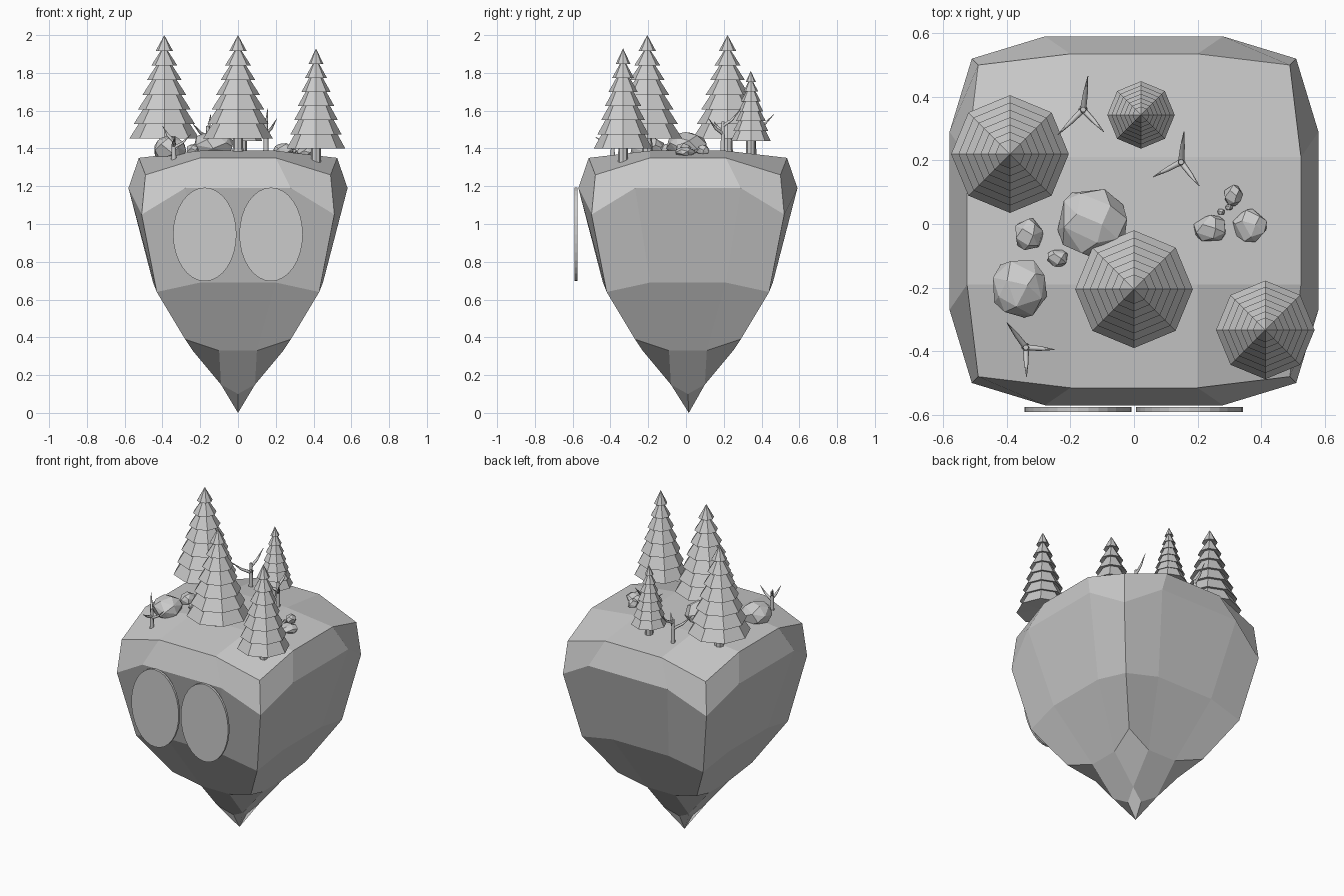
import bpy, bmesh, math, random
from mathutils import Vector, Matrix

if "Cube" in bpy.data.objects:
    bpy.data.objects.remove(bpy.data.objects["Cube"])

CY = 0.01  # island centre in y


def finish(name, bm):
    bmesh.ops.recalc_face_normals(bm, faces=bm.faces)
    me = bpy.data.meshes.new(name)
    bm.to_mesh(me)
    bm.free()
    ob = bpy.data.objects.new(name, me)
    bpy.context.collection.objects.link(ob)
    return ob


def four(bm, p):
    """Four-fold rotated copies of a point about the island axis."""
    return [bm.verts.new(Matrix.Rotation(k * math.pi / 2, 3, 'Z') @ Vector(p) + Vector((0, CY, 0)))
            for k in range(4)]


# Island: 12-sided rings (two side points and a corner per quarter)
def island():
    bm = bmesh.new()

    def ring(m, d, zm, c, zc):
        a, b, e = four(bm, (d, -m, zm)), four(bm, (d, m, zm)), four(bm, (c, c, zc))
        return [v for k in range(4) for v in (a[k], b[k], e[k])]

    rings = [ring(0.20, 0.525, 1.35, 0.49, 1.26),
             ring(0.28, 0.58, 1.19, 0.51, 1.05),
             ring(0.20, 0.45, 0.69, 0.43, 0.64),
             ring(0.10, 0.24, 0.33, 0.28, 0.39)]
    for r, s in zip(rings, rings[1:]):
        for i in range(12):
            j = (i + 1) % 12
            bm.faces.new((r[i], r[j], s[j], s[i]))
    # top plateau
    t, inner = rings[0], four(bm, (0.2, 0.2, 1.388))
    bm.faces.new(inner)
    # pointed underside
    u, low, mid = rings[-1], four(bm, (0.09, 0.09, 0.15)), four(bm, (0.055, 0, 0.10))
    tip = bm.verts.new((0, CY + 0.005, 0))
    for k in range(4):
        n = (k + 1) % 4
        bm.faces.new((t[3*k], t[3*k+1], inner[k], inner[k-1]))
        bm.faces.new((t[3*k+1], t[3*k+2], t[3*n], inner[k]))
        bm.faces.new((u[3*k], u[3*k+1], low[k], mid[k], low[k-1]))
        bm.faces.new((u[3*k+1], u[3*k+2], u[3*n], low[k]))
        bm.faces.new((low[k], mid[n], tip, mid[k]))
    finish("island", bm)


# Oval discs on the front
def disc(name, x):
    bm = bmesh.new()
    bmesh.ops.create_cone(bm, cap_ends=True, segments=32, radius1=1, radius2=1, depth=1)
    m = (Matrix.Translation((x, -0.583, 0.945)) @ Matrix.Diagonal((0.168, 0.015, 0.248, 1))
         @ Matrix.Rotation(math.pi / 2, 4, 'X'))
    bmesh.ops.transform(bm, matrix=m, verts=bm.verts)
    finish(name, bm)


# Tiered eight-sided fir, revolved from a saw-tooth profile
def fir(name, x, y, top, radius, skirt, base):
    bm = bmesh.new()
    prof, tiers = [], 7
    for i in range(tiers):
        r = radius * (0.25 + 0.75 * i / (tiers - 1))
        z = top + (skirt - top) * (0.155 + 0.845 * i / (tiers - 1))
        prof += [(r, z), (r - 0.17 * radius, z + 0.008)]
    prof[-1] = (0.025, skirt + 0.006)
    prof.append((0.02 + 0.05 * radius, base))
    loops = [[bm.verts.new((x + r * math.cos(a * math.pi / 4), y + r * math.sin(a * math.pi / 4), z))
              for a in range(8)] for r, z in prof]
    tip = bm.verts.new((x, y, top))
    for a in range(8):
        b = (a + 1) % 8
        bm.faces.new((loops[0][a], loops[0][b], tip))
        for p, q in zip(loops, loops[1:]):
            bm.faces.new((p[a], p[b], q[b], q[a]))
    bm.faces.new(loops[-1])
    finish(name, bm)


# Bare tree: tapered trunk with three bent branches
def bare_tree(name, x, y, base, h, ends):
    cu = bpy.data.curves.new(name, 'CURVE')
    cu.dimensions = '3D'
    cu.bevel_depth, cu.bevel_resolution, cu.use_fill_caps = 0.015, 1, True

    def limb(pts):
        s = cu.splines.new('POLY')
        s.points.add(len(pts) - 1)
        for p, (px, py, pz, r) in zip(s.points, pts):
            p.co, p.radius = (px, py, pz, 1), r

    limb([(x, y, base, 1), (x, y, base + 0.4 * h, 0.8), (x, y, base + 0.72 * h, 0.6)])
    for i, (ex, ey) in enumerate(ends):
        s, e = base + h * (0.62, 0.45, 0.5)[i], base + h * (1, 0.78, 0.72)[i]
        dx, dy = ex - x, ey - y
        limb([(x, y, s, 0.65), (x + 0.5 * dx, y + 0.5 * dy, s + 0.35 * (e - s), 0.5),
              (ex, ey, e, 0.08)])
    ob = bpy.data.objects.new(name, cu)
    bpy.context.collection.objects.link(ob)
    bpy.context.view_layer.objects.active = ob
    bpy.ops.object.select_all(action='DESELECT')
    ob.select_set(True)
    bpy.ops.object.convert(target='MESH')


# Faceted boulder: hull of jittered points on an ellipsoid
def rock(name, x, y, z, rx, ry, rz, n, seed):
    rnd = random.Random(seed)
    bm = bmesh.new()
    for i in range(n):
        c = 1 - 2 * (i + 0.5) / n
        a, s = i * 2.39996 + rnd.uniform(-0.3, 0.3), math.sqrt(1 - c * c)
        bm.verts.new((x + rx * s * math.cos(a), y + ry * s * math.sin(a), z + rz * c))
    bmesh.ops.convex_hull(bm, input=bm.verts)
    bmesh.ops.dissolve_limit(bm, angle_limit=0.2, verts=bm.verts, edges=bm.edges)
    finish(name, bm)


island()
disc("left_oval", -0.176)
disc("right_oval", 0.175)

fir("fir_front", 0, -0.205, 2.0, 0.185, 1.453, 1.37)
fir("fir_left", -0.39, 0.22, 2.0, 0.185, 1.453, 1.35)
fir("fir_right", 0.413, -0.333, 1.93, 0.155, 1.40, 1.32)
fir("fir_back", 0.022, 0.343, 1.81, 0.106, 1.44, 1.36)

bare_tree("bare_tree_back", -0.16, 0.36, 1.36, 0.22, [(-0.145, 0.465), (-0.24, 0.28), (-0.095, 0.29)])
bare_tree("bare_tree_right", 0.148, 0.195, 1.37, 0.24, [(0.157, 0.29), (0.205, 0.12), (0.06, 0.148)])
bare_tree("bare_tree_front", -0.34, -0.388, 1.31, 0.21, [(-0.40, -0.31), (-0.25, -0.395), (-0.338, -0.48)])

rock("boulder_large", -0.132, 0.005, 1.415, 0.118, 0.112, 0.075, 26, 1)
rock("boulder_left", -0.36, -0.20, 1.395, 0.09, 0.1, 0.075, 24, 2)
rock("stone_left", -0.332, -0.033, 1.39, 0.048, 0.053, 0.045, 20, 3)
rock("stone_front", -0.24, -0.107, 1.395, 0.036, 0.029, 0.03, 18, 4)
rock("stone_right", 0.24, -0.015, 1.39, 0.055, 0.046, 0.04, 20, 5)
rock("stone_far_right", 0.365, -0.005, 1.38, 0.056, 0.054, 0.03, 20, 6)
rock("stone_back", 0.312, 0.09, 1.388, 0.031, 0.035, 0.034, 18, 7)
rock("pebble_a", 0.274, 0.038, 1.387, 0.013, 0.011, 0.012, 14, 8)
rock("pebble_b", 0.299, 0.052, 1.387, 0.013, 0.01, 0.012, 14, 9)
